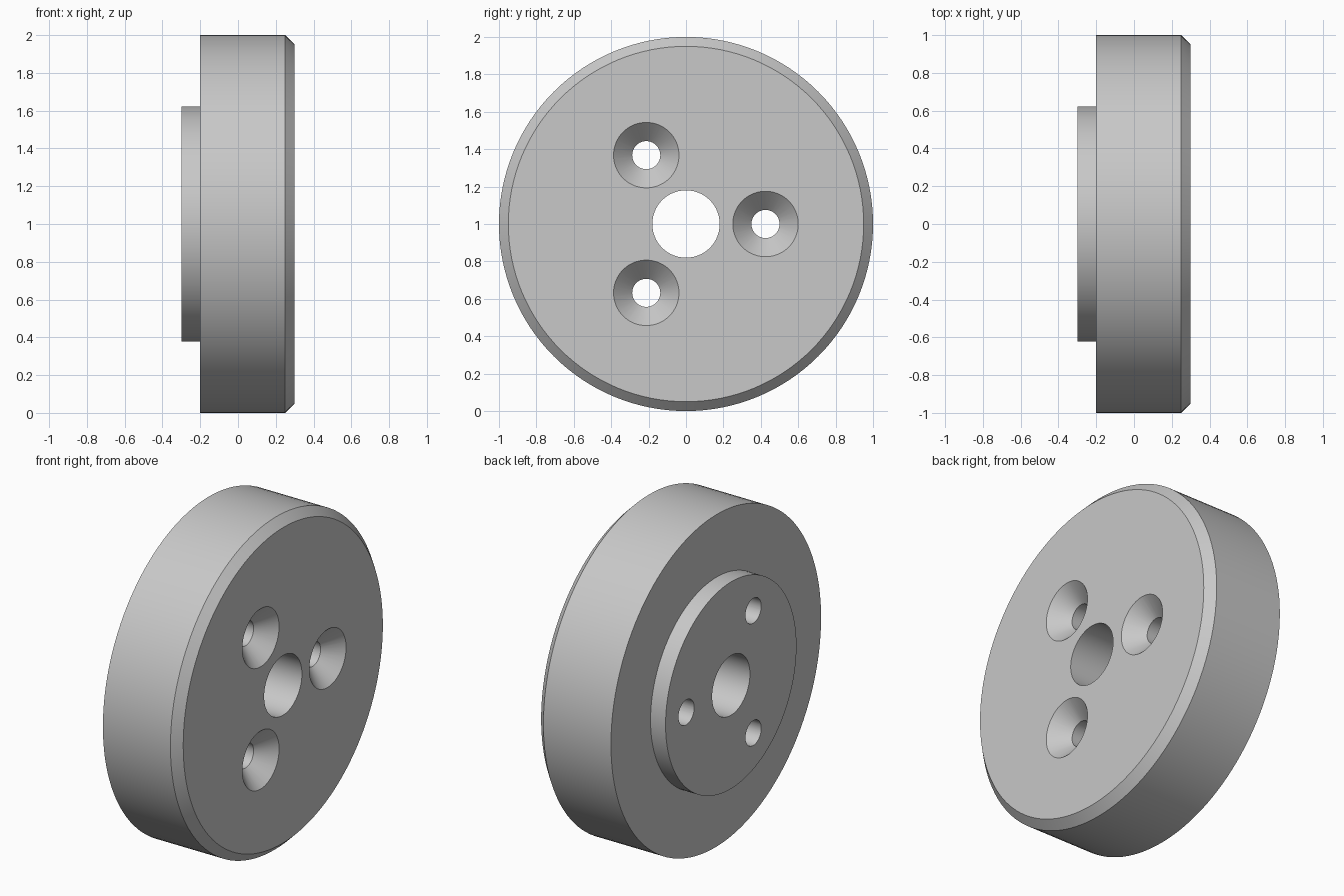
import bpy
import bmesh
from math import sin, cos, tau

cube = bpy.data.objects.get("Cube")
if cube:
    bpy.data.objects.remove(cube, do_unlink=True)

# Plain grey metal
grey = bpy.data.materials.new("grey_metal")
grey.use_nodes = True
grey.diffuse_color = (0.58, 0.58, 0.58, 1)
grey.node_tree.nodes["Principled BSDF"].inputs["Base Color"].default_value = grey.diffuse_color


def lathe(name, profile, sides, centre=(0, 0, 1), hollow=False):
    """Turn (x, radius) points about the x axis; hollow joins last to first."""
    bm = bmesh.new()
    rings = []
    for x, r in profile:
        rings.append([bm.verts.new((x, r * cos(tau * i / sides), r * sin(tau * i / sides)))
                      for i in range(sides)])
    pairs = list(zip(rings, rings[1:]))
    if hollow:
        pairs.append((rings[-1], rings[0]))
    else:
        bm.faces.new(rings[0])
        bm.faces.new(rings[-1])
    for a, b in pairs:
        for i in range(sides):
            j = (i + 1) % sides
            bm.faces.new((a[i], a[j], b[j], b[i]))
    bmesh.ops.recalc_face_normals(bm, faces=bm.faces[:])
    mesh = bpy.data.meshes.new(name)
    bm.to_mesh(mesh)
    bm.free()
    mesh.materials.append(grey)
    obj = bpy.data.objects.new(name, mesh)
    obj.location = centre
    bpy.context.collection.objects.link(obj)
    return obj


# Disc with chamfered rim, rear boss and central bore
BORE, BOSS, RIM, CHAMFER = 0.18, 0.623, 1.0, 0.05
disc = lathe("flange_disc", [
    (-0.3, BORE), (-0.3, BOSS), (-0.2, BOSS), (-0.2, RIM),
    (0.3 - CHAMFER, RIM), (0.3, RIM - CHAMFER), (0.3, BORE),
], 128, hollow=True)

bpy.context.view_layer.objects.active = disc
disc.select_set(True)

# Three countersunk screw holes, cut right through
SCREW, SINK, DEPTH, CIRCLE = 0.075, 0.175, 0.1, 0.425
for k in range(3):
    a = tau * k / 3
    cutter = lathe("screw_hole_cutter", [
        (-0.4, SCREW), (0.3 - DEPTH, SCREW), (0.3, SINK), (0.4, SINK),
    ], 64, centre=(0, CIRCLE * cos(a), 1 + CIRCLE * sin(a)))
    cutter.hide_render = True
    cut = disc.modifiers.new("screw_hole", 'BOOLEAN')
    cut.operation = 'DIFFERENCE'
    cut.solver = 'EXACT'
    cut.object = cutter
    bpy.context.view_layer.update()
    bpy.ops.object.modifier_apply(modifier=cut.name)
    bpy.data.objects.remove(cutter, do_unlink=True)

bpy.ops.object.select_all(action='DESELECT')
disc.select_set(True)
bpy.ops.object.shade_smooth_by_angle(angle=0.5)
